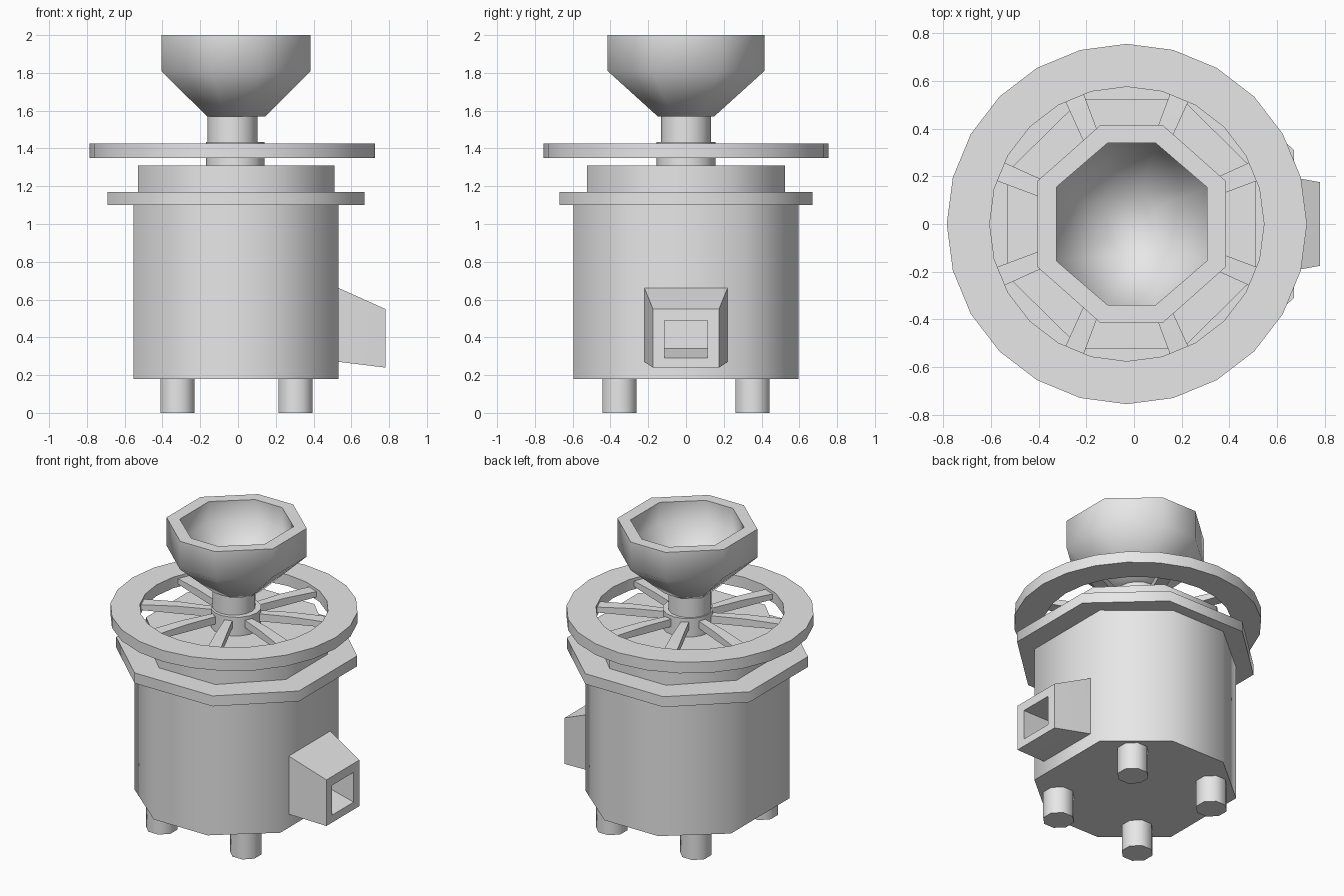
import bpy, bmesh, math
from mathutils import Vector

cube = bpy.data.objects.get("Cube")
if cube:
    bpy.data.objects.remove(cube, do_unlink=True)

grey = bpy.data.materials.new("plain grey")
grey.use_nodes = True
grey.diffuse_color = (0.8, 0.8, 0.8, 1)
grey.node_tree.nodes["Principled BSDF"].inputs["Base Color"].default_value = (0.8, 0.8, 0.8, 1)


def loft(name, sections, closed=False, smooth=55):
    """Skin a list of equal-length loops; cap the ends unless closed."""
    bm = bmesh.new()
    loops = [[bm.verts.new(p) for p in s] for s in sections]
    n = len(loops[0])
    pairs = list(zip(loops, loops[1:]))
    if closed:
        pairs.append((loops[-1], loops[0]))
    for a, b in pairs:
        for i in range(n):
            j = (i + 1) % n
            bm.faces.new((a[i], a[j], b[j], b[i]))
    if not closed:
        bm.faces.new(loops[0])
        bm.faces.new(loops[-1])
    bmesh.ops.recalc_face_normals(bm, faces=bm.faces)
    mesh = bpy.data.meshes.new(name)
    bm.to_mesh(mesh)
    bm.free()
    mesh.materials.append(grey)
    obj = bpy.data.objects.new(name, mesh)
    bpy.context.collection.objects.link(obj)
    bpy.ops.object.select_all(action='DESELECT')
    obj.select_set(True)
    bpy.context.view_layer.objects.active = obj
    if smooth:
        bpy.ops.object.shade_smooth_by_angle(angle=math.radians(smooth))
    return obj


def octagon(hx, hy, p, q, z, cx=-0.01):
    """Chamfered rectangle: side corners at (hx, p), end corners at (q, hy)."""
    quarter = [(hx, p), (q, hy)]
    pts = quarter + [(-x, y) for x, y in quarter[::-1]]
    pts += [(-x, -y) for x, y in pts]
    return [Vector((cx + x, y, z)) for x, y in pts]


def circle(r, z, n, cx=-0.03, cy=0, turn=0):
    step = math.tau / n
    return [Vector((cx + r * math.cos(turn + i * step),
                    cy + r * math.sin(turn + i * step), z)) for i in range(n)]


def rectangle(x, y, z0, z1):
    return [Vector((x, -y, z0)), Vector((x, y, z0)), Vector((x, y, z1)), Vector((x, -y, z1))]


# Housing, rim flange and lid
loft("body", [octagon(0.542, 0.595, 0.31, 0.2, z) for z in (0.18, 1.12)])
loft("flange", [octagon(0.68, 0.67, 0.31, 0.29, z) for z in (1.10, 1.17)])
loft("lid", [octagon(0.52, 0.525, 0.22, 0.21, z) for z in (1.16, 1.31)])

# Feet
for sx, side in ((0.305, "left"), (-0.32, "right")):
    for sy, end in ((-0.352, "front"), (0.352, "back")):
        loft(f"{end}_{side}_foot",
             [circle(0.098, z, 8, sx, sy, math.pi / 8) for z in (0, 0.2)])

# Discharge spout with a hollow mouth
loft("spout", [rectangle(0.5, 0.225, 0.27, 0.675),
               rectangle(0.535, 0.22, 0.27, 0.66),
               rectangle(0.78, 0.175, 0.24, 0.55),
               rectangle(0.78, 0.115, 0.29, 0.49),
               rectangle(0.58, 0.115, 0.34, 0.49)], smooth=30)

# Hand wheel: rim, hub and spokes
loft("wheel_rim", [circle(0.755, 1.35, 24), circle(0.755, 1.425, 24),
                   circle(0.575, 1.425, 24), circle(0.575, 1.35, 24)], closed=True)
loft("wheel_hub", [circle(0.155, z, 16, -0.015) for z in (1.30, 1.435)])
for k in range(8):
    a = math.radians(22.5 + 45 * k)
    out = Vector((math.cos(a), math.sin(a), 0))
    across = Vector((-out.y, out.x, 0))
    centre = Vector((-0.03, 0, 0))
    sections = []
    for r, w, z0, z1 in ((0.1, 0.022, 1.36, 1.41), (0.35, 0.034, 1.365, 1.415),
                         (0.59, 0.042, 1.37, 1.405)):
        up = Vector((0, 0, 1))
        sections.append([centre + out * r + across * s * w + up * z
                         for s, z in ((-1, z0), (1, z0), (1, z1), (-1, z1))])
    loft(f"wheel_spoke_{k + 1}", sections, smooth=30)

# Neck and hopper
loft("neck", [circle(0.132, z, 16) for z in (1.42, 1.58)])
loft("hopper", [octagon(0.155, 0.15, 0.07, 0.06, 1.57),
                octagon(0.395, 0.415, 0.18, 0.13, 1.81),
                octagon(0.395, 0.415, 0.18, 0.13, 2.0),
                octagon(0.315, 0.34, 0.155, 0.1, 2.0),
                octagon(0.315, 0.34, 0.155, 0.1, 1.86),
                octagon(0.1, 0.125, 0.065, 0.04, 1.63)])
